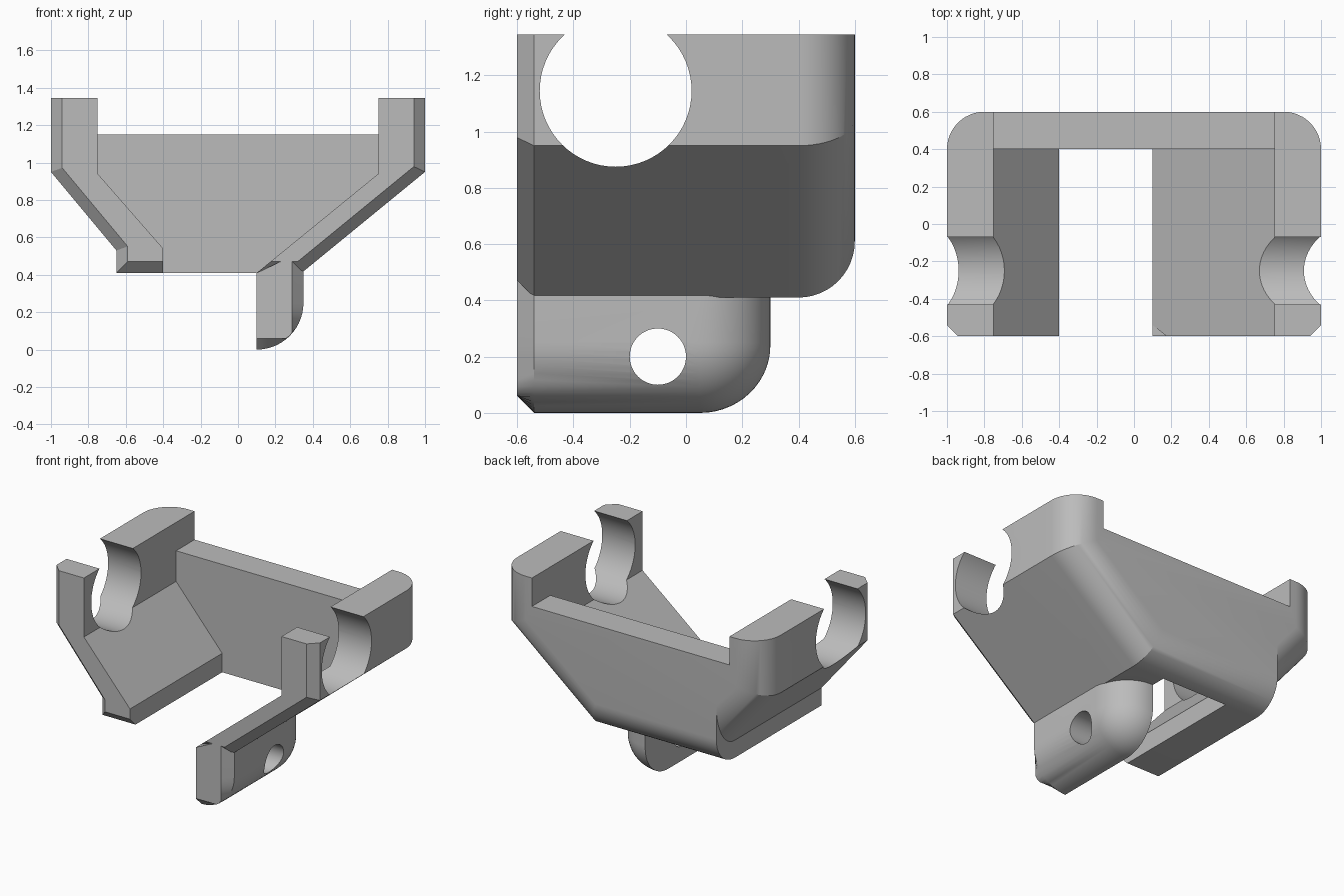
import bpy, bmesh, math
from mathutils import Vector, Matrix

cube = bpy.data.objects.get("Cube")
if cube:
    bpy.data.objects.remove(cube)

grey = bpy.data.materials.new("plain grey")
grey.use_nodes = True
colour = (0.5, 0.5, 0.5, 1)
grey.diffuse_color = colour
grey.node_tree.nodes["Principled BSDF"].inputs["Base Color"].default_value = colour


def loft(name, rings):
    """Skin (y, [(x, z), ...]) sections of equal length, with capped ends."""
    bm = bmesh.new()
    loops = [[bm.verts.new((x, y, z)) for x, z in pts] for y, pts in rings]
    n = len(loops[0])
    for a, b in zip(loops, loops[1:]):
        for i in range(n):
            j = (i + 1) % n
            bm.faces.new((a[i], a[j], b[j], b[i]))
    bm.faces.new(loops[0])
    bm.faces.new(loops[-1])
    bmesh.ops.recalc_face_normals(bm, faces=bm.faces)
    return finish(name, bm)


def cylinder_x(name, y, z, radius, x0, x1):
    bm = bmesh.new()
    place = Matrix.Translation(((x0 + x1) / 2, y, z)) @ Matrix.Rotation(math.pi / 2, 4, 'Y')
    bmesh.ops.create_cone(bm, cap_ends=True, segments=64, radius1=radius,
                          radius2=radius, depth=x1 - x0, matrix=place)
    return finish(name, bm)


def finish(name, bm):
    mesh = bpy.data.meshes.new(name)
    bm.to_mesh(mesh)
    bm.free()
    mesh.materials.append(grey)
    ob = bpy.data.objects.new(name, mesh)
    bpy.context.collection.objects.link(ob)
    return ob


def combine(ob, other, operation):
    mod = ob.modifiers.new(operation, 'BOOLEAN')
    mod.operation, mod.solver, mod.object = operation, 'EXACT', other
    bpy.context.view_layer.objects.active = ob
    bpy.ops.object.modifier_apply(modifier=mod.name)
    bpy.data.objects.remove(other)


def offset_outline(path, amounts):
    """Move each segment of an open path inward and re-intersect neighbours."""
    lines = []
    for a, b, d in zip(path, path[1:], amounts):
        t = (Vector(b) - Vector(a)).normalized()
        n = Vector((-t.y, t.x))
        lines.append((n, n.dot(Vector(a)) + d))
    top = (Vector((0, 1)), path[0][1])
    lines = [top] + lines + [top]
    out = []
    for (n, p), (m, q) in zip(lines, lines[1:]):
        det = n.x * m.y - n.y * m.x
        out.append(((p * m.y - q * n.y) / det, (n.x * q - m.x * p) / det))
    return out


def quarter(steps):
    return [math.pi / 2 * i / steps for i in range(steps + 1)]


# Body: outer outline, chamfered at the front and rounded at the back
outline = [(-1, 1.345), (-1, .95), (-.65, .53), (-.65, .41), (.34, .41), (1, .95), (1, 1.345)]
chamfer, round_back = .06, .2
rings = [(-.6, offset_outline(outline, [chamfer] * 6)),
         (-.6 + chamfer, outline)]
for a in quarter(12):
    d = round_back * (1 - math.cos(a))
    rings.append((.6 - round_back + round_back * math.sin(a),
                  offset_outline(outline, [d, d, 0, d, d, d])))
body = loft("cradle_bracket", rings)

# Open inside, lowered back wall and round side notches
inside = [(-.75, 2), (-.75, .94), (-.4, .54), (-.4, .2), (.1, .2), (.1, .41), (.75, .94), (.75, 2)]
combine(body, loft("inside_cutter", [(-1, inside), (.4, inside)]), 'DIFFERENCE')
gap = [(-.75, 1.15), (.75, 1.15), (.75, 2), (-.75, 2)]
combine(body, loft("wall_cutter", [(-1, gap), (1, gap)]), 'DIFFERENCE')
combine(body, cylinder_x("notch_cutter", -.25, 1.145, .27, -1.5, 1.5), 'DIFFERENCE')


# Hanging tab: rounded outer bottom edge and rounded back end
def tab_section(radius, clip=0):
    pts = [(.1 + radius * math.sin(a), .25 - radius * math.cos(a)) for a in quarter(14)]
    pts += [(.1 + radius, .41 + .36 * radius), (.1, .41)]
    return [(min(x, .35 - clip), max(z, clip)) for x, z in pts]


tab_rings = [(-.6, tab_section(.25, chamfer)), (-.6 + chamfer, tab_section(.25))]
for a in quarter(14):
    tab_rings.append((.05 + .25 * math.sin(a), tab_section(.01 + .24 * math.cos(a))))
tab = loft("tab", tab_rings)
combine(tab, cylinder_x("hole_cutter", -.1, .2, .1, 0, .6), 'DIFFERENCE')
combine(body, tab, 'UNION')

# Smooth the rounds, keep hard edges
bpy.ops.object.select_all(action='DESELECT')
body.select_set(True)
bpy.context.view_layer.objects.active = body
bpy.ops.object.shade_smooth_by_angle(angle=math.radians(25))
